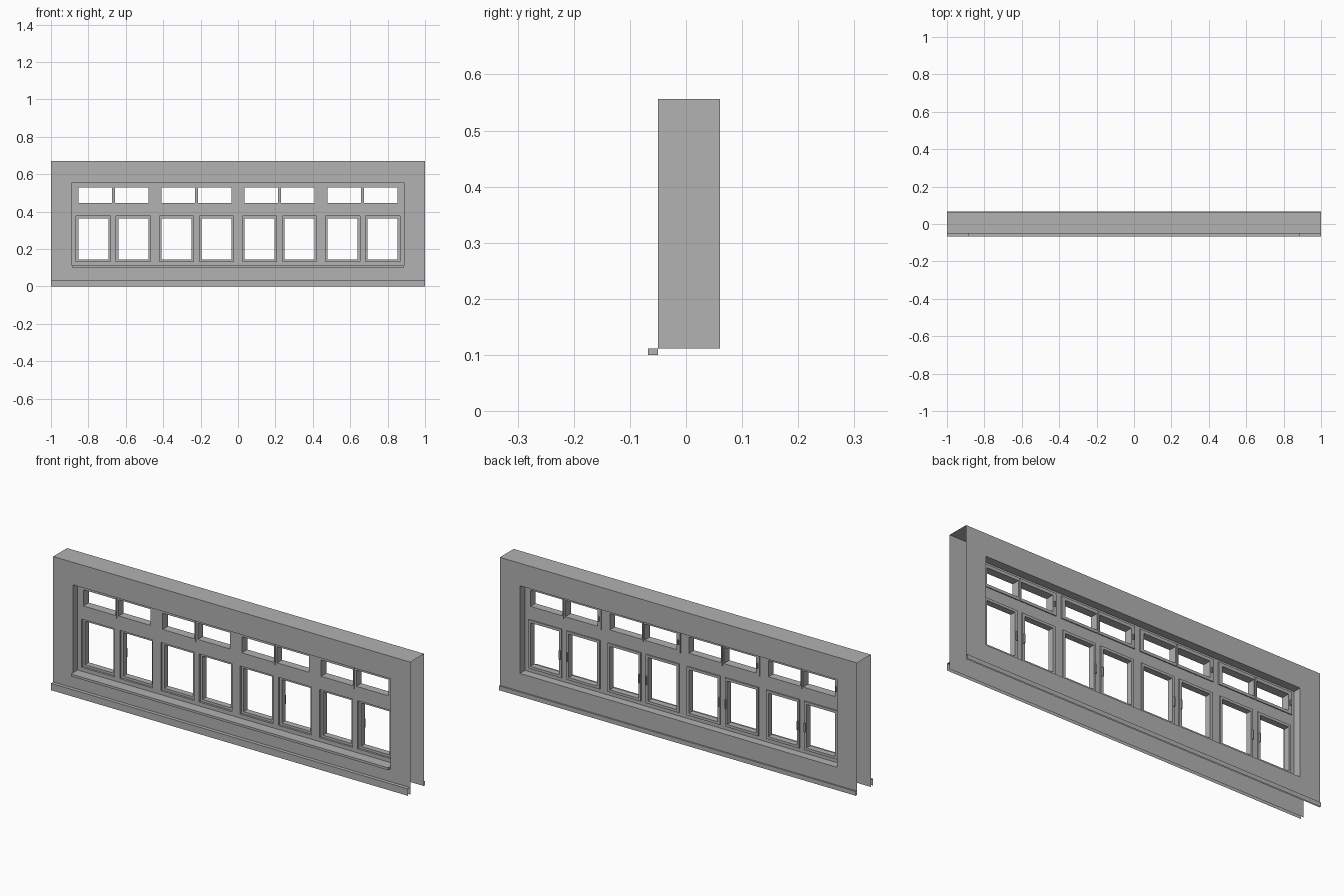
import bpy
import bmesh

cube = bpy.data.objects.get("Cube")
if cube:
    bpy.data.objects.remove(cube, do_unlink=True)

grey = bpy.data.materials.new("plain grey")
grey.use_nodes = True
colour = (0.445, 0.445, 0.445, 1)
grey.diffuse_color = colour
grey.node_tree.nodes["Principled BSDF"].inputs["Base Color"].default_value = colour

# Main dimensions
TOP = 0.67
HALF_X = 0.888
HOLE_LOW, HOLE_HIGH = 0.112, 0.556
FRONT, BACK = -0.05, 0.061
TRANSOM = 0.405
BAY = HALF_X / 2


def finish(name, bm):
    mesh = bpy.data.meshes.new(name)
    bm.to_mesh(mesh)
    bm.free()
    mesh.materials.append(grey)
    obj = bpy.data.objects.new(name, mesh)
    bpy.context.collection.objects.link(obj)
    return obj


def corners(bm, rect, y):
    x0, x1, z0, z1 = rect
    return [bm.verts.new((x, y, z)) for x, z in ((x0, z0), (x1, z0), (x1, z1), (x0, z1))]


def ring(bm, outer, inner, y0, y1, outside=True, inside=True):
    """Rectangular frame with a rectangular hole."""
    fo, fi = corners(bm, outer, y0), corners(bm, inner, y0)
    bo, bi = corners(bm, outer, y1), corners(bm, inner, y1)
    for i in range(4):
        j = (i + 1) % 4
        bm.faces.new((fo[i], fo[j], fi[j], fi[i]))
        bm.faces.new((bo[j], bo[i], bi[i], bi[j]))
        if inside:
            bm.faces.new((fi[i], fi[j], bi[j], bi[i]))
        if outside:
            bm.faces.new((fo[j], fo[i], bo[i], bo[j]))


def box(bm, x0, x1, y0, y1, z0, z1):
    f, b = corners(bm, (x0, x1, z0, z1), y0), corners(bm, (x0, x1, z0, z1), y1)
    bm.faces.new(f)
    bm.faces.new(b[::-1])
    for i in range(4):
        j = (i + 1) % 4
        bm.faces.new((f[j], f[i], b[i], b[j]))


def strip(bm, profile):
    """Sweep an open (y, z) profile along the full width, without end caps."""
    rows = [[bm.verts.new((x, y, z)) for x in (-1, 1)] for y, z in profile]
    for a, b in zip(rows, rows[1:]):
        bm.faces.new((a[0], a[1], b[1], b[0]))


def grow(rect, left, right, low, high):
    x0, x1, z0, z1 = rect
    return (x0 - left, x1 + right, z0 - low, z1 + high)


# Wall shell: open at both ends and below, pierced by the window opening
bm = bmesh.new()
ring(bm, (-1, 1, 0, TOP), (-HALF_X, HALF_X, HOLE_LOW, HOLE_HIGH), FRONT, BACK, outside=False)
strip(bm, [(FRONT, TOP), (BACK, TOP)])
finish("wall_shell", bm)

# Plinths along the foot of the wall
bm = bmesh.new()
strip(bm, [(-0.068, 0), (-0.068, 0.035), (FRONT, 0.035)])
finish("front_plinth", bm)
bm = bmesh.new()
strip(bm, [(BACK, 0.022), (0.068, 0.022), (0.068, 0)])
finish("back_plinth", bm)

# Outer sill
bm = bmesh.new()
box(bm, -HALF_X, HALF_X, -0.068, FRONT, 0.1, HOLE_LOW)
finish("outer_sill", bm)

# Window frame, sashes and handles, four bays of two columns
frame, low_sash, top_sash, handles = (bmesh.new() for _ in range(4))
for bay in range(4):
    middle = (bay - 1.5) * BAY
    for side in (-1, 1):
        def span(a, b):
            return sorted((middle + side * a, middle + side * b))

        cell = span(0, BAY / 2)
        low = (*span(0.027, 0.187), 0.144, 0.364)
        top = (*span(0.008, 0.187), 0.447, 0.529)
        recess = grow(low, 0.012, 0.012, 0.012, 0.012)

        # Fixed frame around each light
        ring(frame, (*cell, HOLE_LOW, TRANSOM), recess, -0.015, 0.02, outside=False)
        ring(frame, (*cell, TRANSOM, HOLE_HIGH), top, -0.015, 0.02, outside=False)

        # Lower casement set into its recess
        ring(low_sash, grow(low, 0.013, 0.013, 0.013, 0.013), low, -0.005, 0.026)

        # Upper vent sash, overlapping the frame
        edges = (0.02, 0.006) if side < 0 else (0.006, 0.02)
        ring(top_sash, grow(top, *edges, 0.014, 0.016), top, 0.012, 0.025)
        if side < 0:
            ring(top_sash, grow(top, *edges, 0.014, 0.016), top, -0.019, -0.01)

        # Handles on the room side
        x0, x1 = span(0.017, 0.023)
        box(handles, x0, x1, 0.025, 0.034, 0.225, 0.27)
        if side < 0:
            x0, x1 = span(0.193, 0.199)
            box(handles, x0, x1, 0.024, 0.032, 0.475, 0.5)

finish("window_frame", frame)
finish("lower_sashes", low_sash)
finish("upper_sashes", top_sash)
finish("window_handles", handles)
